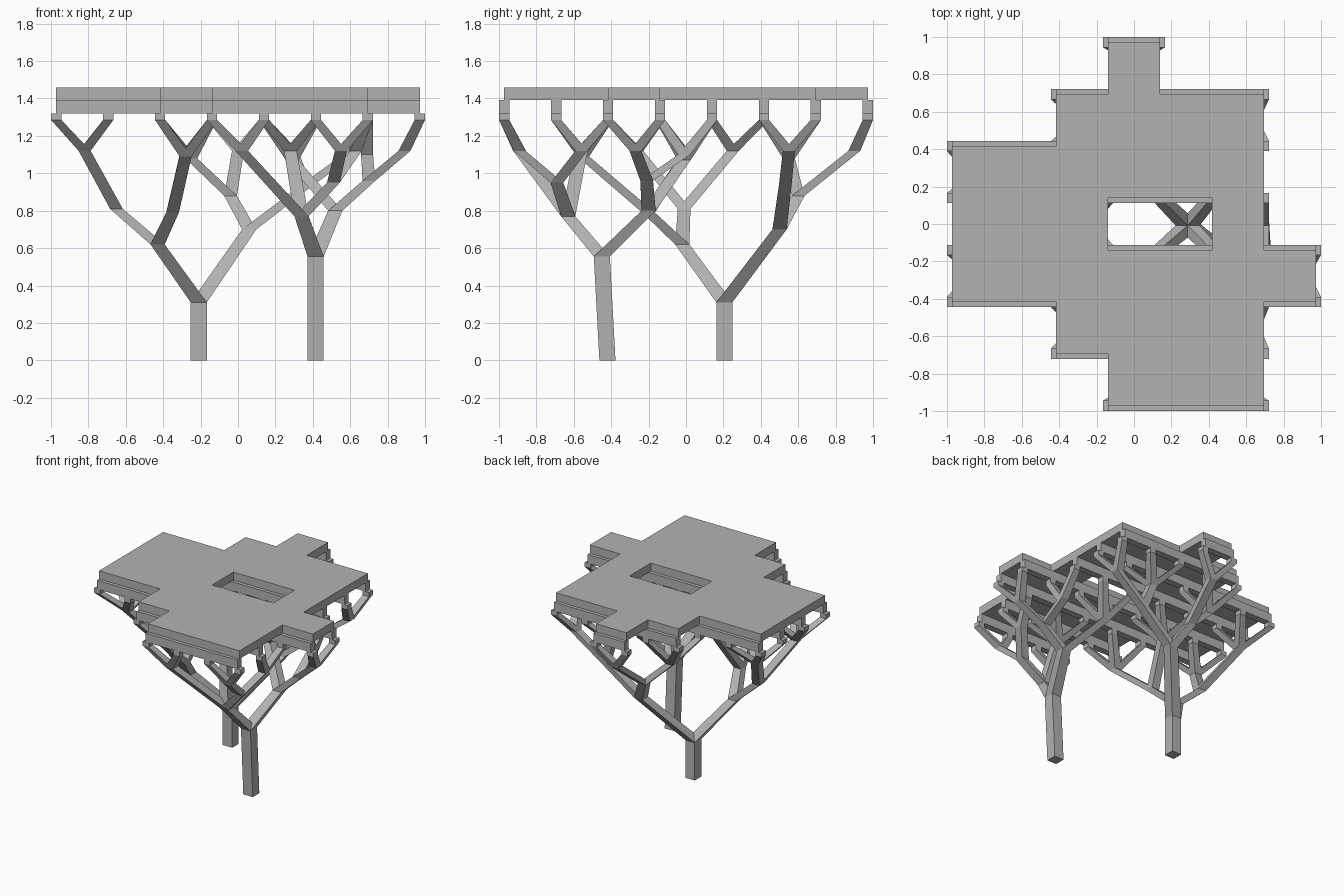
import bpy, bmesh
from mathutils import Vector

cube = bpy.data.objects.get("Cube")
if cube:
    bpy.data.objects.remove(cube, do_unlink=True)

grey = bpy.data.materials.new("plain_grey")
grey.use_nodes = True
color = (0.45, 0.45, 0.45, 1)
grey.diffuse_color = color
grey.node_tree.nodes["Principled BSDF"].inputs["Base Color"].default_value = color

STEP = 1.944 / 7
BEAM = 0.055
TIP_Z, BEAM_Z, DECK_Z, TOP_Z = 1.285, 1.32, 1.393, 1.46

# Deck plan, back row first
PLAN = ["...#...",
        "..####.",
        "######.",
        "###..#.",
        "#######",
        "..####.",
        "...###."]


def grid(i):
    return -0.972 + i * STEP


def finish(bm, name):
    bmesh.ops.recalc_face_normals(bm, faces=bm.faces)
    mesh = bpy.data.meshes.new(name)
    bm.to_mesh(mesh)
    bm.free()
    mesh.materials.append(grey)
    obj = bpy.data.objects.new(name, mesh)
    bpy.context.collection.objects.link(obj)
    return obj


def strut(bm, a, b, wa, wb):
    """Tapered bar with level square ends."""
    rings = []
    for p, w in ((a, wa), (b, wb)):
        h = w / 2
        rings.append([bm.verts.new((p[0] + sx * h, p[1] + sy * h, p[2]))
                      for sx, sy in ((-1, -1), (1, -1), (1, 1), (-1, 1))])
    lo, hi = rings
    bm.faces.new(lo[::-1])
    bm.faces.new(hi)
    for i in range(4):
        j = (i + 1) % 4
        bm.faces.new((lo[i], lo[j], hi[j], hi[i]))


def box(bm, lo, hi):
    mid = [(a + b) / 2 for a, b in zip(lo, hi)]
    size = [b - a for a, b in zip(lo, hi)]
    made = bmesh.ops.create_cube(bm, size=1)["verts"]
    bmesh.ops.scale(bm, vec=size, verts=made)
    bmesh.ops.translate(bm, vec=mid, verts=made)


# Deck: filled plan cells merged into one slab with an opening
bm = bmesh.new()
corners = {}
for r, row in enumerate(PLAN):
    for c, mark in enumerate(row):
        if mark == "#":
            j = 6 - r
            keys = [(c, j), (c + 1, j), (c + 1, j + 1), (c, j + 1)]
            for k in keys:
                if k not in corners:
                    corners[k] = bm.verts.new((grid(k[0]), grid(k[1]), DECK_Z))
            bm.faces.new([corners[k] for k in keys])
nodes = sorted(corners)
raised = bmesh.ops.extrude_face_region(bm, geom=bm.faces[:], use_keep_orig=True)["geom"]
bmesh.ops.translate(bm, vec=(0, 0, TOP_Z - DECK_Z),
                    verts=[g for g in raised if isinstance(g, bmesh.types.BMVert)])
finish(bm, "deck")

# Joists running left to right under every grid row
bm = bmesh.new()
for j in range(8):
    xs = [grid(i) for i, k in nodes if k == j]
    box(bm, (min(xs), grid(j) - BEAM / 2, BEAM_Z),
        (max(xs), grid(j) + BEAM / 2, DECK_Z))
finish(bm, "joists")


# Each tree is (point, children); leaves carry the deck tips
def leaf(x, y, z=1.12):
    return ((x, y, z), [])


back_tree = ((-0.21, 0.205, 0), [((-0.21, 0.205, 0.31), [
    ((-0.43, -0.02, 0.62), [
        ((-0.65, -0.01, 0.81), [leaf(-0.82, -0.26), leaf(-0.82, 0.25)]),
        ((-0.35, -0.2, 0.79), [leaf(-0.28, -0.55, 1.09), leaf(-0.28, 0, 1.1)])]),
    ((0.06, 0.5, 0.7), [
        ((-0.04, 0.6, 0.88), [leaf(0, 0.9), leaf(-0.25, 0.55, 1.08)]),
        ((0.36, 0.53, 0.93), [leaf(0.29, 0.55), leaf(0.62, 0.55)])])])])

front_tree = ((0.415, -0.42, 0), [((0.415, -0.45, 0.555), [
    ((0.34, -0.63, 0.77), [
        leaf(0.02, -0.89), leaf(0.28, -0.56),
        ((0.51, -0.69, 0.95), [leaf(0.55, -0.89), leaf(0.63, -0.56)])]),
    ((0.52, -0.2, 0.8), [
        leaf(0.29, -0.01, 1.07),
        ((0.7, -0.21, 0.96), [leaf(0.89, -0.27), leaf(0.69, -0.01, 1.1)])])])])

WIDTHS = [0.086, 0.086, 0.076, 0.068, 0.064, 0.064]
leaves = []


def grow(bm, branch, level=0):
    point, children = branch
    if not children:
        leaves.append((Vector(point), WIDTHS[level]))
    for child in children:
        strut(bm, point, child[0], WIDTHS[level], WIDTHS[level + 1])
        grow(bm, child, level + 1)


for name, tree in (("back_tree_column", back_tree), ("front_tree_column", front_tree)):
    bm = bmesh.new()
    grow(bm, tree)
    finish(bm, name)

# Twigs from the nearest branch end to a short post under each grid node
bm = bmesh.new()
for i, j in nodes:
    x, y = grid(i), grid(j)
    start, width = min(leaves, key=lambda e: (e[0].xy - Vector((x, y))).length)
    strut(bm, start, (x, y, TIP_Z), width, BEAM)
    strut(bm, (x, y, TIP_Z), (x, y, BEAM_Z), BEAM, BEAM)
finish(bm, "twigs")
